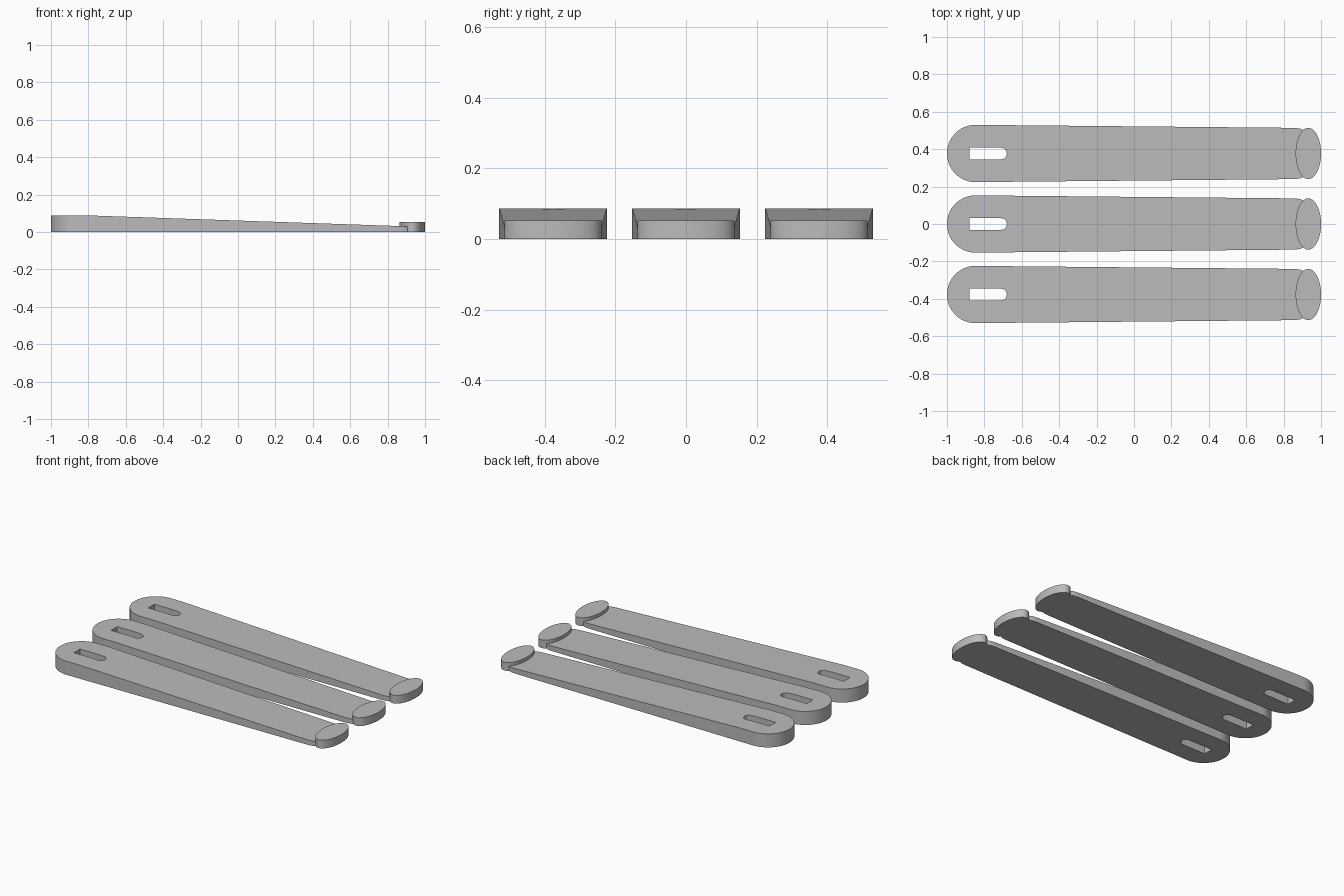
import bpy, bmesh
from math import sin, cos, pi
from mathutils import Vector

cube = bpy.data.objects.get("Cube")
if cube:
    bpy.data.objects.remove(cube, do_unlink=True)

grey = bpy.data.materials.new("plain grey")
grey.use_nodes = True
colour = (0.5, 0.5, 0.5, 1)
grey.diffuse_color = colour
grey.node_tree.nodes["Principled BSDF"].inputs["Base Color"].default_value = colour

PITCH = 0.377
HIGH, LOW = 0.087, 0.03
BEND, TIP = -0.76, 0.905


def arc(cx, rx, ry, start, end, steps):
    angles = [start + (end - start) * i / steps for i in range(steps + 1)]
    return [(cx + rx * cos(a), ry * sin(a)) for a in angles]


def prism(name, outline, bottom, top, y, slope=False):
    """Extrude an outline upward; optionally slope the top toward the tip."""
    bm = bmesh.new()
    face = bm.faces.new([bm.verts.new((px, py, bottom)) for px, py in outline])
    raised = bmesh.ops.extrude_face_region(bm, geom=[face])["geom"]
    for v in raised:
        if isinstance(v, bmesh.types.BMVert):
            v.co.z = top
    if slope:
        bmesh.ops.bisect_plane(bm, geom=bm.verts[:] + bm.edges[:] + bm.faces[:],
                               plane_co=Vector((BEND, 0, 0)), plane_no=Vector((1, 0, 0)))
        for v in bm.verts:
            if v.co.z > bottom and v.co.x > BEND:
                v.co.z = top + (LOW - top) * (v.co.x - BEND) / (TIP - BEND)
    bmesh.ops.recalc_face_normals(bm, faces=bm.faces)
    mesh = bpy.data.meshes.new(name)
    bm.to_mesh(mesh)
    bm.free()
    mesh.materials.append(grey)
    obj = bpy.data.objects.new(name, mesh)
    obj.location.y = y
    bpy.context.collection.objects.link(obj)
    return obj


def combine(target, other, operation):
    mod = target.modifiers.new(operation.lower(), "BOOLEAN")
    mod.operation, mod.object, mod.solver = operation, other, "EXACT"
    bpy.context.view_layer.objects.active = target
    bpy.ops.object.modifier_apply(modifier=mod.name)
    bpy.data.objects.remove(other, do_unlink=True)


# Shared outlines: tapered blade, oval end stop, slot with one round end
blade_outline = arc(-0.847, 0.153, 0.153, pi / 2, 3 * pi / 2, 40)
blade_outline += [(0.85, -0.137), (0.885, -0.134), (TIP, -0.126)]
blade_outline += [(TIP, 0.126), (0.885, 0.134), (0.85, 0.137)]
stop_outline = arc(0.932, 0.068, 0.137, 0, 2 * pi, 64)[:-1]
slot_outline = [(-0.88, 0.031), (-0.88, -0.031)] + arc(-0.711, 0.031, 0.031, -pi / 2, pi / 2, 16)

# Three identical blades side by side
for label, y in (("front", -PITCH), ("middle", 0), ("back", PITCH)):
    blade = prism(label + "_blade", blade_outline, 0, HIGH, y, slope=True)
    end_stop = prism(label + "_end_stop", stop_outline, 0, 0.053, y)
    slot = prism(label + "_slot_cutter", slot_outline, -0.1, 0.2, y)
    slot.hide_render = True
    bpy.context.view_layer.update()
    combine(blade, end_stop, "UNION")
    combine(blade, slot, "DIFFERENCE")
    bpy.ops.object.select_all(action="DESELECT")
    blade.select_set(True)
    bpy.context.view_layer.objects.active = blade
    bpy.ops.object.shade_smooth_by_angle(angle=0.4)
